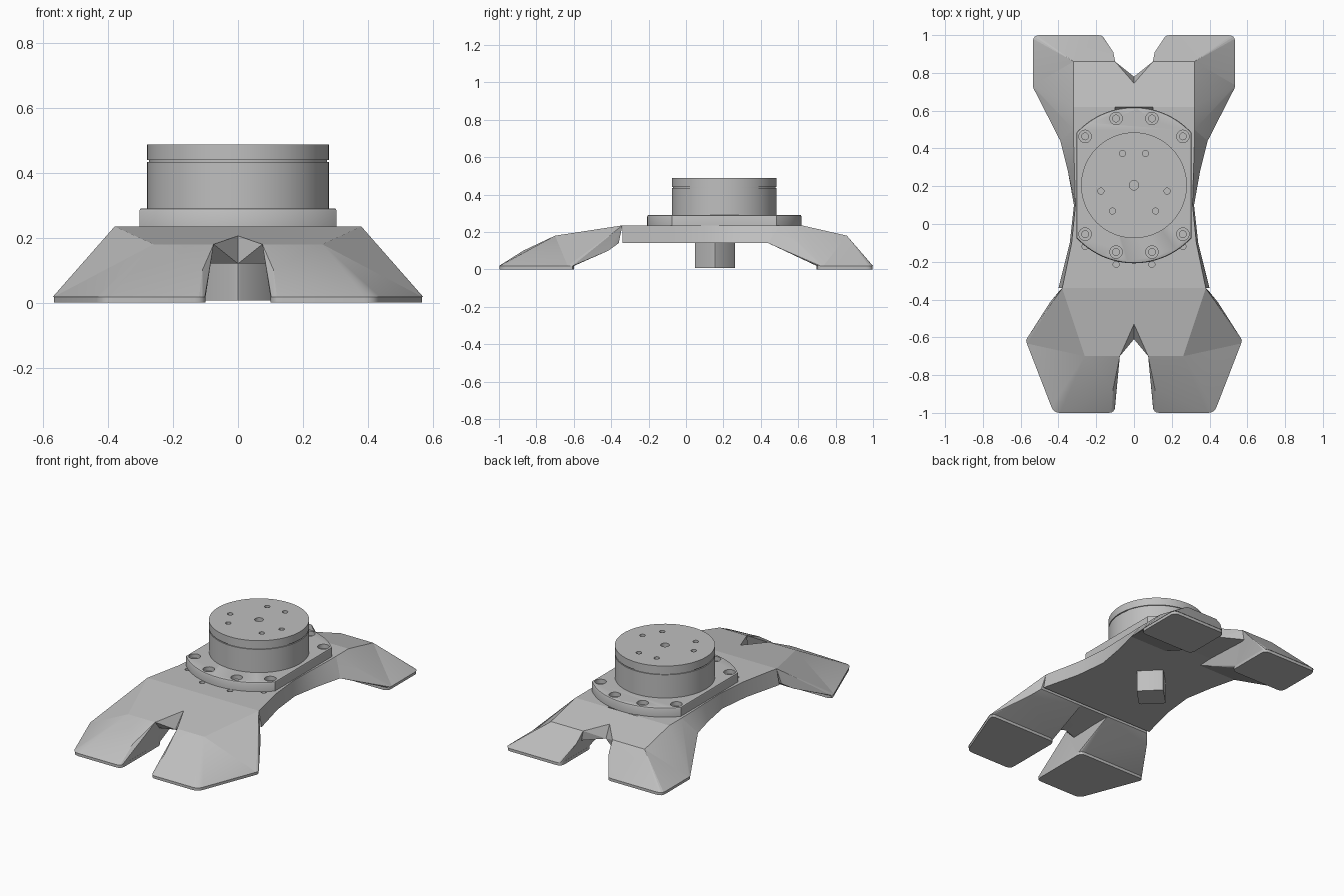
import bpy, bmesh, math
from mathutils import Vector

old = bpy.data.objects.get("Cube")
if old:
    bpy.data.objects.remove(old, do_unlink=True)

grey = bpy.data.materials.new("machined grey")
grey.use_nodes = True
COLOR = (0.52, 0.52, 0.52, 1)
grey.diffuse_color = COLOR
grey.node_tree.nodes["Principled BSDF"].inputs["Base Color"].default_value = COLOR

CY = 0.205             # centre line of the motor
PAD = 0.018            # foot pad height
LOW, DECK = 0.14, 0.235  # underside and top of the deck


def finish(name, bm, angle=30):
    bmesh.ops.recalc_face_normals(bm, faces=bm.faces[:])
    mesh = bpy.data.meshes.new(name)
    bm.to_mesh(mesh)
    bm.free()
    mesh.materials.append(grey)
    ob = bpy.data.objects.new(name, mesh)
    bpy.context.collection.objects.link(ob)
    bpy.ops.object.select_all(action='DESELECT')
    ob.select_set(True)
    bpy.context.view_layer.objects.active = ob
    bpy.ops.object.shade_smooth_by_angle(angle=math.radians(angle))
    return ob


def mirrored(ob):
    mod = ob.modifiers.new("Mirror", 'MIRROR')
    mod.use_mirror_merge = False
    return ob


def hull(bm, points):
    verts = [bm.verts.new(p) for p in points]
    res = bmesh.ops.convex_hull(bm, input=verts)
    bmesh.ops.delete(bm, geom=[v for v in res["geom_interior"] if isinstance(v, bmesh.types.BMVert)],
                     context='VERTS')


def rounded(poly, r=0.035, steps=4):
    out = []
    for i, p in enumerate(poly):
        p = Vector(p)
        a = p + (Vector(poly[i - 1]) - p).normalized() * r
        b = p + (Vector(poly[(i + 1) % len(poly)]) - p).normalized() * r
        for k in range(steps + 1):
            t = k / steps
            out.append(a * (1 - t) ** 2 + p * 2 * t * (1 - t) + b * t * t)
    return out


def prism(bm, outline, z0, z1):
    low = [bm.verts.new((x, y, z0)) for x, y in outline]
    top = [bm.verts.new((x, y, z1)) for x, y in outline]
    n = len(low)
    bm.faces.new(low)
    bm.faces.new(top)
    for i in range(n):
        bm.faces.new((low[i], low[(i + 1) % n], top[(i + 1) % n], top[i]))


def circle(x, y, r, n=24):
    return [(x + r * math.cos(math.tau * i / n), y + r * math.sin(math.tau * i / n)) for i in range(n)]


def drill(ob, holes):
    # each group of holes (x, y, radius, bottom, top) is cut in one pass
    for group in holes:
        bm = bmesh.new()
        for x, y, r, z0, z1 in group:
            prism(bm, circle(x, y, r), z0, z1)
        cutter = finish("hole_cutter", bm)
        mod = ob.modifiers.new("Drill", 'BOOLEAN')
        mod.operation, mod.solver, mod.object = 'DIFFERENCE', 'EXACT', cutter
        dg = bpy.context.evaluated_depsgraph_get()
        mesh = bpy.data.meshes.new_from_object(ob.evaluated_get(dg))
        ob.modifiers.clear()
        ob.data = mesh
        bpy.data.objects.remove(cutter, do_unlink=True)
    bpy.ops.object.select_all(action='DESELECT')
    ob.select_set(True)
    bpy.context.view_layer.objects.active = ob
    bpy.ops.object.shade_smooth_by_angle(angle=math.radians(30))


def polar(r, deg, y=CY):
    return r * math.cos(math.radians(deg)), y + r * math.sin(math.radians(deg))


# Foot pads
front_pad = rounded([(.10, -1), (.425, -1), (.58, -.6), (.10, -.6)])
back_pad = rounded([(.155, 1), (.155, .7), (.535, .7), (.535, 1)])
for name, pad in (("front_pad", front_pad), ("back_pad", back_pad)):
    bm = bmesh.new()
    prism(bm, [(x * .995, y * .998) for x, y in pad], 0, PAD)
    mirrored(finish(name, bm))


def on_pad(pad, rule):
    return [(x, y, PAD) for x, y in pad if rule(y)]


# Front legs: foot, shin and the web closing the notch
knee, inner_knee = (.26, -.70, .18), (.075, -.70, .18)
bm = bmesh.new()
hull(bm, on_pad(front_pad, lambda y: True) + [knee, inner_knee, (.11, -.87, .10), (.10, -.65, .12)])
hull(bm, on_pad(front_pad, lambda y: y > -.7) + [
    knee, inner_knee, (.10, -.65, .12), (.38, -.34, DECK), (.08, -.34, DECK),
    (.445, -.415, .10), (.40, -.36, LOW), (.10, -.36, LOW)])
hull(bm, [inner_knee, (.10, -.65, .12), (0, -.53, .206), (0, -.61, .12), (.3, -.34, DECK),
          (0, -.34, DECK), (0, -.36, LOW), (.3, -.36, LOW)])
mirrored(finish("front_legs", bm, 12))

# Back legs
ankle, inner_ankle = (.32, .86, .18), (.10, .86, .18)
bm = bmesh.new()
hull(bm, on_pad(back_pad, lambda y: True) + [ankle, inner_ankle, (.15, .92, .10), (.11, .91, .12)])
hull(bm, on_pad(back_pad, lambda y: y < .8) + [
    ankle, inner_ankle, (.32, .62, DECK), (.1, .62, DECK), (.32, .5, DECK), (.1, .5, DECK),
    (.39, .55, LOW), (.13, .55, LOW), (.39, .44, LOW), (.13, .44, LOW)])
hull(bm, [inner_ankle, (.11, .86, .12), (0, .745, .206), (0, .78, .13), (.3, .62, DECK),
          (0, .62, DECK), (0, .54, LOW), (.3, .54, LOW)])
mirrored(finish("back_legs", bm, 12))

# Waisted deck: y, half width on top, half width below
bm = bmesh.new()
rings = []
for y, top, low in ((-.34, .38, .40), (-.1, .33, .34), (.1, .31, .318),
                    (.28, .315, .35), (.44, .32, .39), (.55, .32, .39)):
    rings.append([bm.verts.new(p) for p in ((-low, y, LOW), (low, y, LOW), (top, y, DECK), (-top, y, DECK))])
for a, b in zip(rings, rings[1:]):
    for i in range(4):
        bm.faces.new((a[i], a[(i + 1) % 4], b[(i + 1) % 4], b[i]))
bm.faces.new(rings[0])
bm.faces.new(rings[-1])
deck = finish("deck", bm)
drill(deck, [[(*polar(.366, a, CY - .065), .016, .19, .3) for a in (-45, -75, -105, -135)]])

# Square peg under the deck, turned on its corner
bm = bmesh.new()
prism(bm, rounded(circle(0, .155, .11, 4), .012, 2), .006, LOW + .02)
finish("centre_peg", bm)

# Motor flange: a disc with two flat sides and a softened rim
R, FLAT = .413, .304
arc = math.degrees(math.acos(FLAT / R))
outline = [polar(R, s + arc + (180 - 2 * arc) * i / 40) for s in (0, 180) for i in range(41)]


def inset(scale):
    return [(x * scale, CY + (y - CY) * scale) for x, y in outline]


bm = bmesh.new()
loops = [[bm.verts.new((x, y, z)) for x, y in inset(s)]
         for s, z in ((1, DECK - .002), (1, .282), (.992, .289), (.98, .291))]
n = len(outline)
for a, b in zip(loops, loops[1:]):
    for i in range(n):
        bm.faces.new((a[i], a[(i + 1) % n], b[(i + 1) % n], b[i]))
bm.faces.new(loops[0])
bm.faces.new(loops[-1])
flange = finish("motor_flange", bm)
bolts = [polar(.366, s * a) for s in (1, -1) for a in (45, 75, 105, 135)]
drill(flange, [[(x, y, .033, .265, .4) for x, y in bolts],
               [(x, y, .018, .245, .4) for x, y in bolts]])

# Motor housing, groove and output cap
for name, r, z0, z1 in (("motor_housing", .28, .28, .434), ("motor_groove", .274, .43, .444),
                        ("output_cap", .28, .44, .488)):
    bm = bmesh.new()
    prism(bm, circle(0, CY, r, 96), z0, z1)
    part = finish(name, bm)
    if name == "output_cap":
        drill(part, [[(0, CY, .025, .46, .6)] + [(*polar(.178, base + d), .016, .46, .6)
                     for base in (90, 210, 330) for d in (-20, 20)]])
